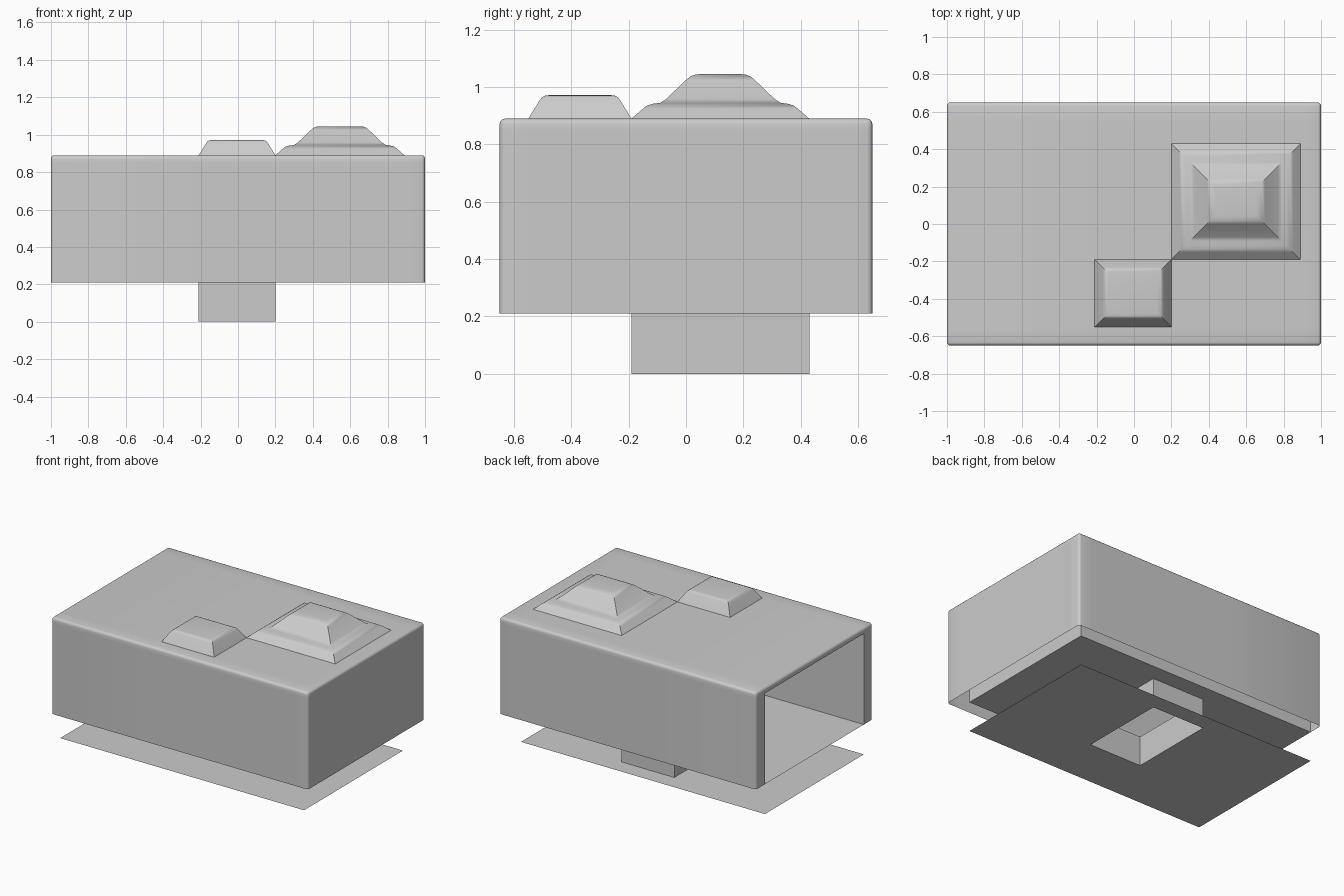
import bpy, bmesh
from mathutils import Matrix, Vector

if "Cube" in bpy.data.objects:
    bpy.data.objects.remove(bpy.data.objects["Cube"])

# Shared plan ranges (x0, x1, y0, y1)
SMALL = (-0.21, 0.20, -0.55, -0.19)
BIG = (0.20, 0.89, -0.19, 0.43)
HATCH = (-0.21, 0.20, -0.19, 0.43)


def inside(c, r):
    return r[0] < c.x < r[1] and r[2] < c.y < r[3]


def box(x0, x1, y0, y1, z0, z1):
    bm = bmesh.new()
    m = Matrix.LocRotScale(Vector((x0 + x1, y0 + y1, z0 + z1)) / 2, None,
                           Vector((x1 - x0, y1 - y0, z1 - z0)))
    bmesh.ops.create_cube(bm, size=1, matrix=m)
    return bm


def slice_at(bm, axis, values):
    n = Vector((0, 0, 0))
    n[axis] = 1
    for v in values:
        bmesh.ops.bisect_plane(bm, geom=bm.verts[:] + bm.edges[:] + bm.faces[:],
                               plane_co=n * v, plane_no=n, dist=1e-5)


def drop(bm, test):
    faces = [f for f in bm.faces if test(f.calc_center_median(), f.normal)]
    bmesh.ops.delete(bm, geom=faces, context='FACES')


def finish(bm, name, smooth=False):
    mesh = bpy.data.meshes.new(name)
    bm.to_mesh(mesh)
    bm.free()
    ob = bpy.data.objects.new(name, mesh)
    bpy.context.collection.objects.link(ob)
    if smooth:
        bpy.ops.object.select_all(action='DESELECT')
        bpy.context.view_layer.objects.active = ob
        ob.select_set(True)
        bpy.ops.object.shade_smooth_by_angle(angle=0.6)
    return ob


def stepped_mound(name, r, profile):
    """Stack of rectangles; profile is (inset, height)."""
    bm = bmesh.new()
    prev = None
    for d, z in profile:
        x0, x1, y0, y1 = r[0] + d, r[1] - d, r[2] + d, r[3] - d
        ring = [bm.verts.new((x, y, z)) for x, y in
                ((x0, y0), (x1, y0), (x1, y1), (x0, y1))]
        if prev:
            for i in range(4):
                j = (i + 1) % 4
                bm.faces.new((prev[i], prev[j], ring[j], ring[i]))
        prev = ring
    bm.faces.new(prev)
    finish(bm, name, True)


# Outer shell: rounded top and corners, open below, framed opening on the left
bm = box(-1, 1, -0.65, 0.65, 0.21, 0.89)
edges = [e for e in bm.edges if max(v.co.z for v in e.verts) > 0.5]
bmesh.ops.bevel(bm, geom=edges, offset=0.018, segments=3, profile=0.5,
                affect='EDGES')
bm.normal_update()
drop(bm, lambda c, n: n.z < -0.9)
slice_at(bm, 0, (-0.21, 0.20, 0.89))
slice_at(bm, 1, (-0.55, -0.19, 0.43, 0.55))
slice_at(bm, 2, (0.85,))
bm.normal_update()
drop(bm, lambda c, n: n.x < -0.99 and abs(c.y) < 0.55 and c.z < 0.85)
drop(bm, lambda c, n: n.z > 0.99 and (inside(c, SMALL) or inside(c, BIG)))
finish(bm, "outer_shell", True)

# Inner liner: open on the left, floor pierced by the hatch
bm = box(-1, 0.9, -0.55, 0.55, 0.21, 0.85)
slice_at(bm, 0, HATCH[:2])
slice_at(bm, 1, HATCH[2:])
bm.normal_update()
drop(bm, lambda c, n: n.x < -0.9 or (n.z < -0.9 and inside(c, HATCH)))
bmesh.ops.reverse_faces(bm, faces=bm.faces[:])
finish(bm, "inner_liner")

# Base sheet with the same hatch opening
bm = box(-1, 0.9, -0.55, 0.55, 0, 0.1)
slice_at(bm, 0, HATCH[:2])
slice_at(bm, 1, HATCH[2:])
bm.normal_update()
drop(bm, lambda c, n: n.z > -0.9 or inside(c, HATCH))
finish(bm, "base_sheet")

# Square duct joining the base sheet to the floor
bm = box(*HATCH, 0, 0.21)
bm.normal_update()
drop(bm, lambda c, n: abs(n.z) > 0.9)
finish(bm, "hatch_duct")

# Roof mounds
stepped_mound("small_mound", SMALL,
              [(0, 0.89), (0.04, 0.955), (0.048, 0.965), (0.058, 0.97), (0.072, 0.972)])
stepped_mound("large_mound", BIG,
              [(0, 0.89), (0.04, 0.925), (0.055, 0.936), (0.075, 0.942), (0.10, 0.945),
               (0.12, 0.958), (0.19, 1.025), (0.205, 1.037), (0.22, 1.043), (0.235, 1.045)])
